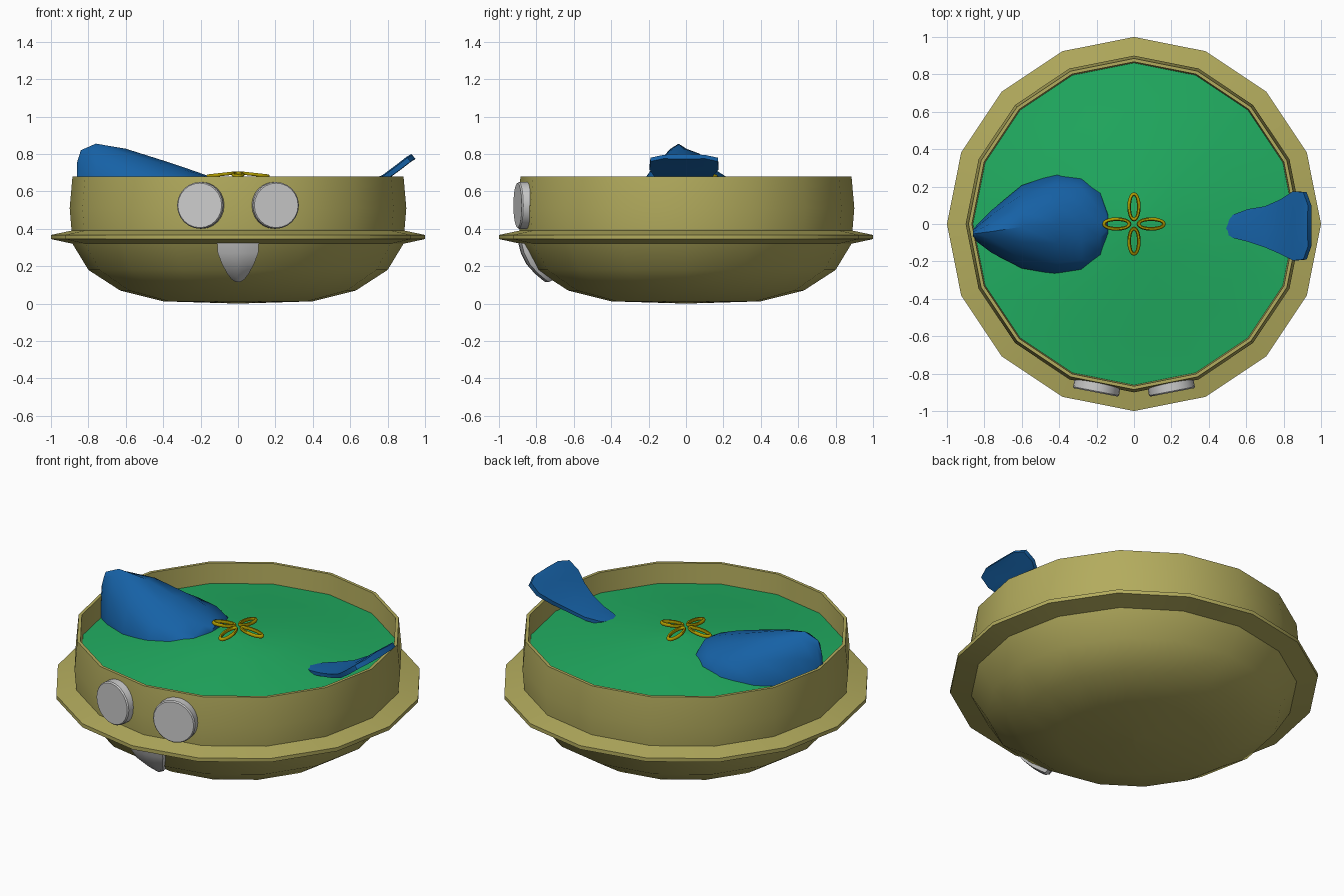
import bpy, bmesh, math
from mathutils import Matrix, Vector

if "Cube" in bpy.data.objects:
    bpy.data.objects.remove(bpy.data.objects["Cube"])


def material(name, rgb):
    m = bpy.data.materials.new(name)
    m.diffuse_color = (*rgb, 1)
    m.use_nodes = True
    m.node_tree.nodes["Principled BSDF"].inputs["Base Color"].default_value = m.diffuse_color
    return m


OLIVE = material("olive", (0.45, 0.41, 0.11))
GREEN = material("green", (0.015, 0.42, 0.12))
BLUE = material("blue", (0.008, 0.12, 0.38))
GOLD = material("gold", (0.42, 0.32, 0.0))


def finish(bm, name, mat=None, angle=30):
    bmesh.ops.remove_doubles(bm, verts=bm.verts, dist=1e-5)
    bmesh.ops.recalc_face_normals(bm, faces=bm.faces)
    me = bpy.data.meshes.new(name)
    bm.to_mesh(me)
    bm.free()
    ob = bpy.data.objects.new(name, me)
    bpy.context.collection.objects.link(ob)
    if mat:
        me.materials.append(mat)
    bpy.ops.object.select_all(action='DESELECT')
    ob.select_set(True)
    bpy.context.view_layer.objects.active = ob
    bpy.ops.object.shade_smooth_by_angle(angle=math.radians(angle))
    return ob


def loft(rings, name, mat=None, caps=True, angle=30, wrap=False):
    """Skin a list of closed cross-sections."""
    bm = bmesh.new()
    vs = [[bm.verts.new(p) for p in r] for r in rings]
    n = len(vs[0])
    pairs = list(zip(vs, vs[1:])) + ([(vs[-1], vs[0])] if wrap else [])
    for a, b in pairs:
        for i in range(n):
            j = (i + 1) % n
            bm.faces.new((a[i], a[j], b[j], b[i]))
    if caps and not wrap:
        bm.faces.new(vs[0])
        bm.faces.new(vs[-1])
    return finish(bm, name, mat, angle)


def circle(r, z, n=16):
    return [(r * math.cos(2 * math.pi * i / n), r * math.sin(2 * math.pi * i / n), z)
            for i in range(n)]


# Bowl: rounded base, flange and upright rim, 16 sides
profile = [(0.40, 0.012), (0.63, 0.07), (0.80, 0.18), (0.885, 0.32), (1.0, 0.345),
           (1.0, 0.367), (0.89, 0.39), (0.90, 0.51), (0.885, 0.68), (0.867, 0.68),
           (0.86, 0.54)]
loft([circle(0.0001, 0.0)] + [circle(r, z) for r, z in profile], "bowl", OLIVE, caps=False)

# Water: gently domed surface
loft([circle(r, z) for r, z in [(0.862, 0.56), (0.61, 0.587), (0.3, 0.637), (0.0001, 0.655)]],
     "water", GREEN, caps=False)

# Body: arched sections rising to a narrow ridge at the left
rings = []
for x, yc, w, top in [(-0.14, 0, 0.07, 0.672), (-0.18, 0, 0.19, 0.69), (-0.28, 0, 0.245, 0.725),
                      (-0.41, 0, 0.27, 0.768), (-0.60, -0.015, 0.222, 0.828),
                      (-0.76, -0.04, 0.115, 0.855), (-0.84, -0.05, 0.045, 0.82),
                      (-0.862, -0.05, 0.018, 0.75)]:
    base = 0.575 if x < -0.3 else 0.61
    h = top - base
    sec = [(-1, -0.1), (-1, 0.1), (-0.78, 0.55), (-0.38, 0.9), (0, 1),
           (0.38, 0.9), (0.78, 0.55), (1, 0.1), (1, -0.1)]
    rings.append([(x, yc + w * u, base + h * v) for u, v in sec])
loft(rings, "animal_body", BLUE, angle=40)

# Tail: thin curved sheet flaring out of the water
rings = []
for x, y0, y1, z in [(0.49, -0.05, 0.0, 0.605), (0.53, -0.075, 0.05, 0.61),
                     (0.61, -0.095, 0.08, 0.625), (0.70, -0.125, 0.095, 0.652),
                     (0.78, -0.16, 0.13, 0.69), (0.85, -0.195, 0.175, 0.742),
                     (0.905, -0.19, 0.17, 0.785), (0.93, -0.12, 0.10, 0.80)]:
    m = (y0 + y1) / 2
    dx = 0.018 * min(1, max(0, (x - 0.6) / 0.2))
    rings.append([(x, y0, z - 0.005), (x - 0.2 * dx, m, z), (x, y1, z - 0.005),
                  (x + dx, y1, z - 0.025), (x + dx, m, z - 0.028), (x + dx, y0, z - 0.025)])
loft(rings, "animal_tail", BLUE, angle=40)

# Spout: four looped petals around the centre
for k in range(4):
    turn = Matrix.Rotation(k * math.pi / 2, 3, 'Z')
    rings = []
    for i in range(20):
        a = 2 * math.pi * i / 20
        ring = []
        for j in range(6):
            b = 2 * math.pi * j / 6
            d = 0.010 * math.cos(b)
            x = 0.092 + (0.068 + d) * math.cos(a)
            y = (0.026 + d) * math.sin(a)
            ring.append(turn @ Vector((x, y, 0.70 - 0.11 * x + 0.010 * math.sin(b))))
        rings.append(ring)
    loft(rings, "spout_petal_%d" % (k + 1), GOLD, wrap=True, angle=60)

# Eyes: bevelled discs set against the rim
for s, side in ((-1, "left"), (1, "right")):
    place = (Matrix.Translation((s * 0.198, -0.868, 0.525))
             @ Matrix.Rotation(s * 0.19, 4, 'Z') @ Matrix.Rotation(math.pi / 2, 4, 'X'))
    rings = [[place @ Vector(p) for p in circle(r, z, 24)]
             for r, z in [(0.125, -0.03), (0.125, 0.026), (0.119, 0.033)]]
    loft(rings, "eye_" + side, angle=30)

# Mouth: curved tapering flap below the flange
rings = []
for z, w, y in [(0.335, 0.112, -0.90), (0.27, 0.108, -0.883), (0.21, 0.085, -0.853),
                (0.16, 0.058, -0.808), (0.13, 0.035, -0.772), (0.115, 0.012, -0.752)]:
    rings.append([(-w, y + 0.018, z), (-w / 2, y + 0.004, z), (0, y, z), (w / 2, y + 0.004, z),
                  (w, y + 0.018, z), (w, y + 0.06, z + 0.02), (-w, y + 0.06, z + 0.02)])
loft(rings, "mouth_flap", angle=35)
